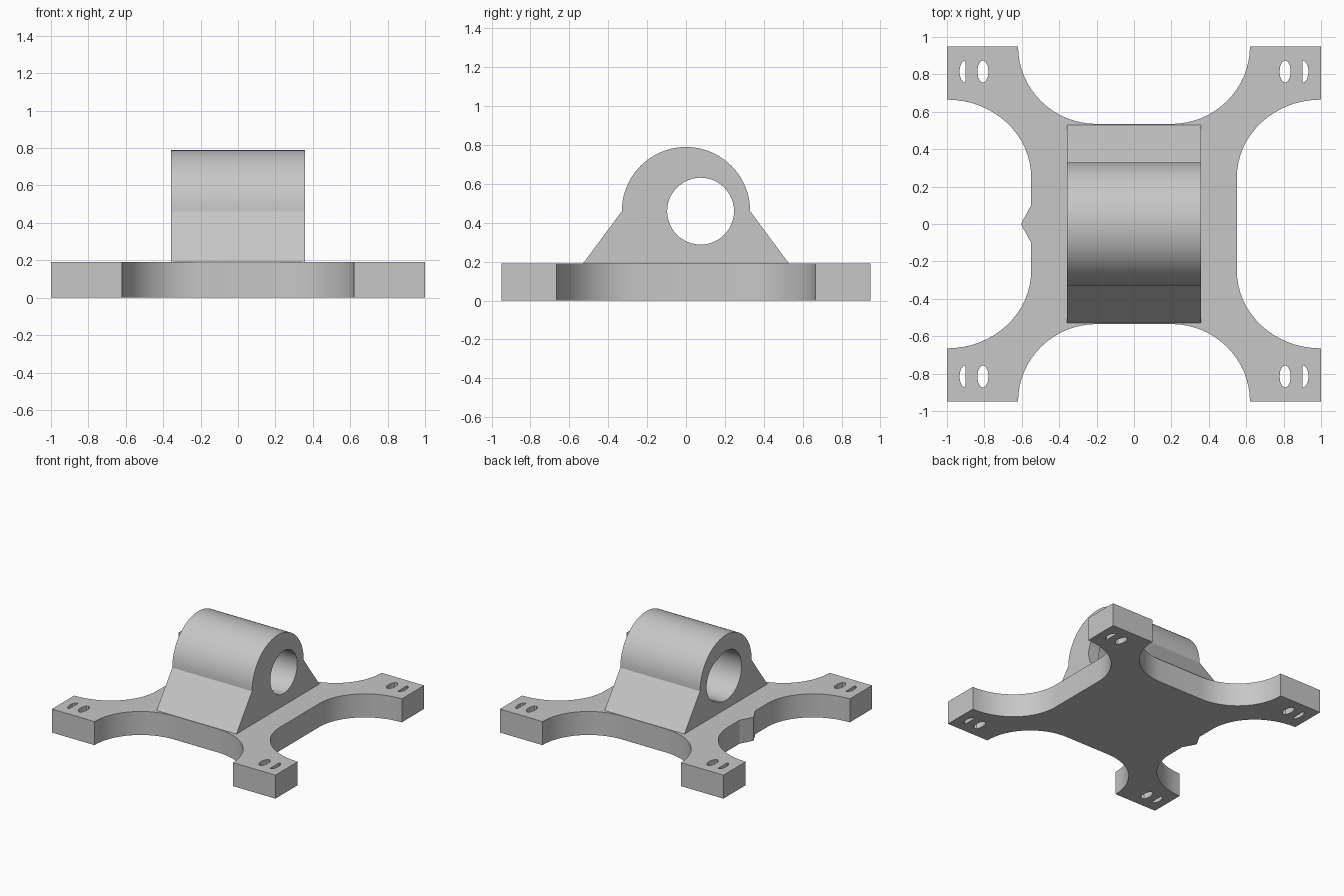
import bpy, bmesh, math
from mathutils import Vector

if "Cube" in bpy.data.objects:
    bpy.data.objects.remove(bpy.data.objects["Cube"])

grey = bpy.data.materials.new("plain grey")
grey.use_nodes = True
colour = (0.57, 0.57, 0.57, 1)
grey.diffuse_color = colour
grey.node_tree.nodes["Principled BSDF"].inputs["Base Color"].default_value = colour


def arc(cx, cy, rx, ry, start, end, steps):
    """Points along an elliptical arc, angles in degrees."""
    angles = [math.radians(start + (end - start) * i / steps) for i in range(steps + 1)]
    return [(cx + rx * math.cos(a), cy + ry * math.sin(a)) for a in angles]


def prism(name, outline, low, high, axis="z"):
    """Extrude a 2D outline along z, or a (y, z) outline along x."""
    place = (lambda p: Vector((p[0], p[1], low))) if axis == "z" else (lambda p: Vector((low, p[0], p[1])))
    step = Vector((0, 0, high - low)) if axis == "z" else Vector((high - low, 0, 0))
    bm = bmesh.new()
    face = bm.faces.new([bm.verts.new(place(p)) for p in outline])
    grown = bmesh.ops.extrude_face_region(bm, geom=[face], use_keep_orig=True)
    tops = [v for v in grown["geom"] if isinstance(v, bmesh.types.BMVert)]
    bmesh.ops.translate(bm, verts=tops, vec=step)
    bmesh.ops.recalc_face_normals(bm, faces=bm.faces)
    mesh = bpy.data.meshes.new(name)
    bm.to_mesh(mesh)
    bm.free()
    mesh.materials.append(grey)
    obj = bpy.data.objects.new(name, mesh)
    bpy.context.collection.objects.link(obj)
    return obj


def activate(obj):
    bpy.ops.object.select_all(action="DESELECT")
    obj.select_set(True)
    bpy.context.view_layer.objects.active = obj


def cut(obj, cutter):
    """Subtract the cutter, then discard it."""
    activate(obj)
    mod = obj.modifiers.new("cut", "BOOLEAN")
    mod.operation = "DIFFERENCE"
    mod.solver = "EXACT"
    mod.object = cutter
    bpy.ops.object.modifier_apply(modifier=mod.name)
    bpy.data.objects.remove(cutter)


# Four-armed base plate: one quarter of the outline, mirrored around
thick = 0.19
quarter = arc(-1.0, 0.25, 0.45, 0.415, 0, 90, 16)
quarter += [(-1, 0.95)] + arc(-0.2, 0.95, 0.42, 0.415, 180, 270, 16)
left_rear = quarter
right_rear = [(-x, y) for x, y in reversed(quarter)]
right_front = [(-x, -y) for x, y in quarter]
left_front = [(x, -y) for x, y in reversed(quarter)]
# Small pointed tab on one side
tab = [(-0.55, -0.1), (-0.605, 0), (-0.55, 0.1)]
base = prism("base_plate", left_rear + right_rear + right_front + left_front + tab, 0, thick)

# Lens-shaped and half-lens slots through each arm
for sx in (-1, 1):
    for sy in (-1, 1):
        y = sy * 0.815
        lens = arc(sx * 0.808, y, 0.03, 0.06, 0, 360, 12)[:-1]
        half = [(sx * px, py) for px, py in arc(0.9, y, 0.033, 0.06, -90, 90, 8)]
        for outline in (lens, half):
            cut(base, prism("slot_cutter", outline, -0.1, 0.4))

# Bearing block: round top flaring to a wide foot
axis_z = 0.46
profile = [(-0.53, thick), (0.53, thick)] + arc(0, axis_z, 0.33, 0.33, 0, 180, 40)
block = prism("motor_block", profile, -0.357, 0.357, "x")

# Off-centre through hole, and a central bore stopping short of one face
cut(block, prism("hole_cutter", arc(0.075, axis_z, 0.172, 0.172, 0, 360, 48)[:-1], -0.5, 0.5, "x"))
cut(block, prism("bore_cutter", arc(0, axis_z, 0.2, 0.2, 0, 360, 48)[:-1], -0.5, 0.26, "x"))

for obj in (base, block):
    activate(obj)
    bpy.ops.object.shade_smooth_by_angle(angle=math.radians(25))
